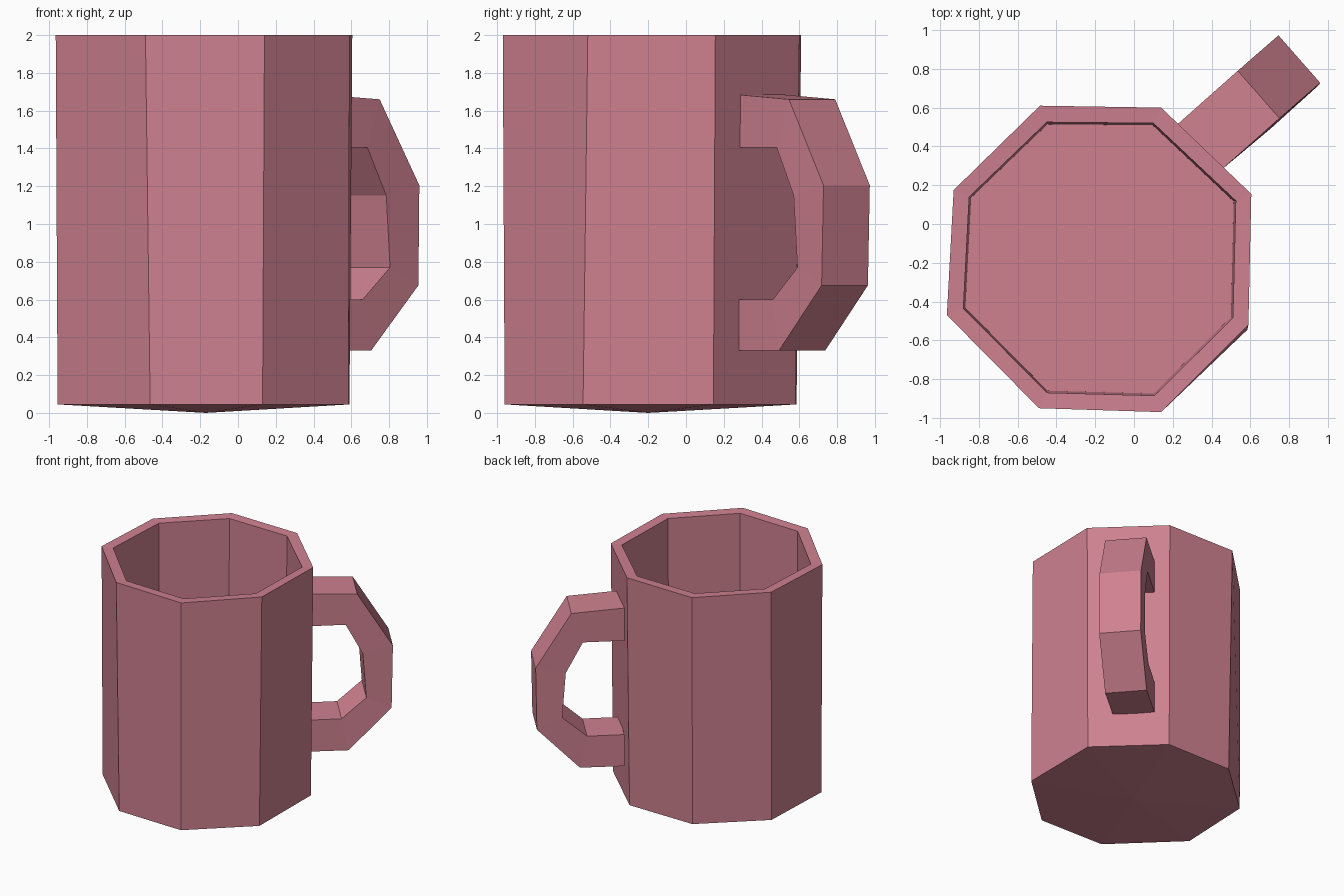
import bpy, bmesh
from mathutils import Vector

if "Cube" in bpy.data.objects:
    bpy.data.objects.remove(bpy.data.objects["Cube"])

pink = bpy.data.materials.new("dusty pink")
pink.diffuse_color = (0.62, 0.22, 0.28, 1)
pink.use_nodes = True
pink.node_tree.nodes["Principled BSDF"].inputs["Base Color"].default_value = pink.diffuse_color


def finish(name, bm):
    bmesh.ops.recalc_face_normals(bm, faces=bm.faces[:])
    mesh = bpy.data.meshes.new(name)
    bm.to_mesh(mesh)
    bm.free()
    mesh.materials.append(pink)
    obj = bpy.data.objects.new(name, mesh)
    bpy.context.collection.objects.link(obj)
    return obj


def bridge(bm, a, b):
    for i in range(len(a)):
        j = (i + 1) % len(a)
        bm.faces.new((a[i], a[j], b[j], b[i]))


# Mug body: four slightly uneven octagon rings, from the base up, over the rim and down inside
base = [(-.47, .585), (.13, .58), (.59, .145), (.585, -.545),
        (.13, -.96), (-.465, -.945), (-.955, -.47), (-.93, .17)]
rim = [(-.485, .61), (.14, .60), (.605, .155), (.59, -.52),
       (.14, -.97), (-.49, -.95), (-.965, -.47), (-.93, .175)]
inner = [(-.45, .525), (.10, .52), (.525, .12), (.51, -.485),
         (.105, -.885), (-.45, -.87), (-.88, -.435), (-.85, .14)]
floor = [(-.175 + (x + .175) * .985, -.18 + (y + .18) * .985) for x, y in inner]

bm = bmesh.new()
rings = [[bm.verts.new((x, y, z)) for x, y in pts]
         for pts, z in ((base, .045), (rim, 2.0), (inner, 1.995), (floor, .12))]
for lower, upper in zip(rings, rings[1:]):
    bridge(bm, lower, upper)
bm.faces.new(rings[-1])
# Shallow pointed underside
tip = bm.verts.new((-.17, -.20, 0))
for i in range(8):
    bm.faces.new((rings[0][i], rings[0][(i + 1) % 8], tip))
finish("mug_body", bm)

# Handle: outer and inner outlines of one side, joined to the opposite side
outer = [(.44, .27, 1.685), (.75, .545, 1.66), (.96, .728, 1.205),
         (.955, .718, .675), (.705, .492, .33), (.44, .27, .33)]
hole = [(.44, .27, 1.405), (.685, .48, 1.405), (.785, .57, 1.15),
        (.805, .59, .77), (.66, .46, .60), (.44, .27, .60)]
across = Vector((-.215, .245, 0))
bm = bmesh.new()
sections = []
for o, h in zip(outer, hole):
    o, h = Vector(o), Vector(h)
    sections.append([bm.verts.new(p) for p in (o, o + across, h + across, h)])
for a, b in zip(sections, sections[1:]):
    bridge(bm, a, b)
bm.faces.new(sections[0])
bm.faces.new(sections[-1])
finish("handle", bm)
